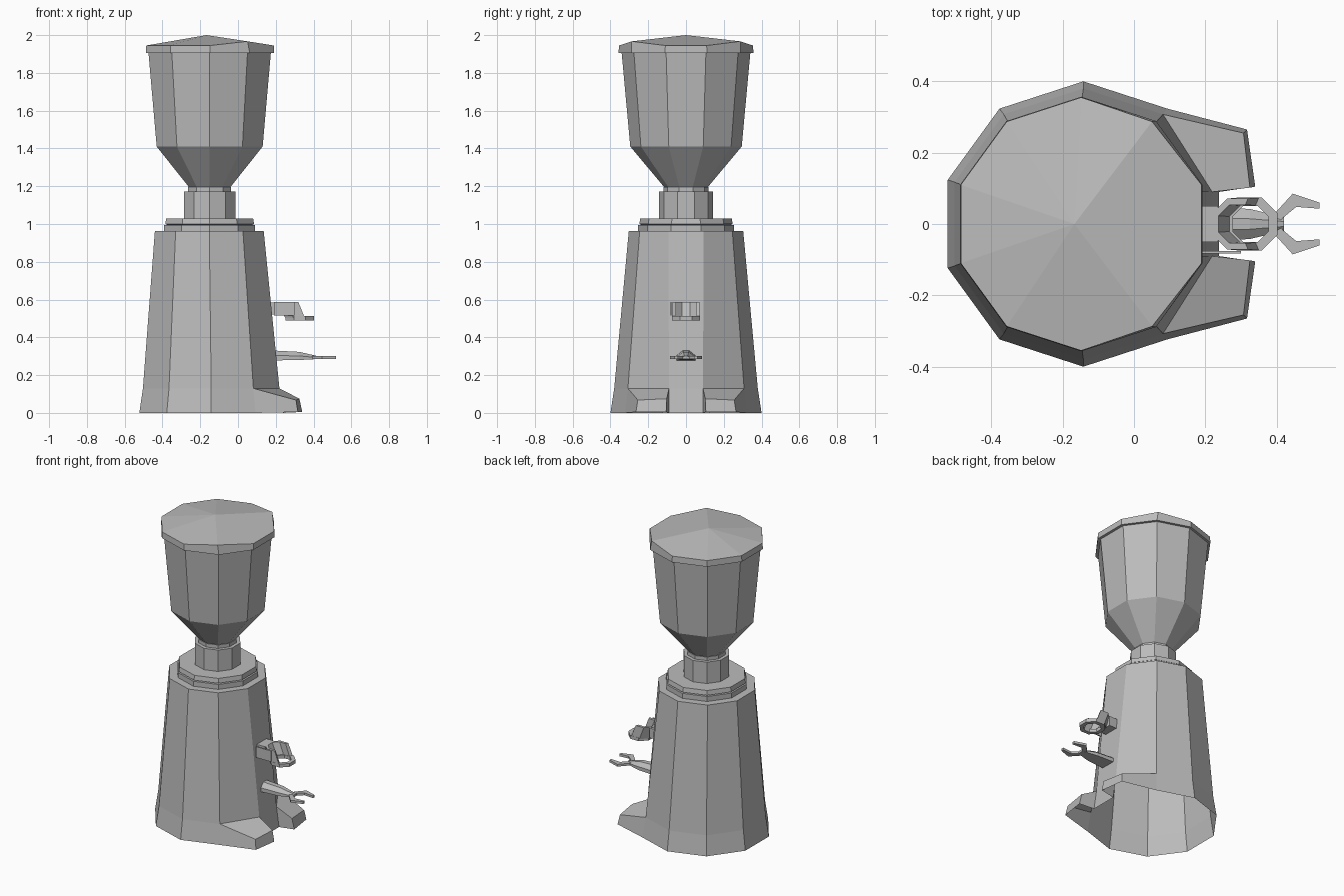
import bpy, bmesh
from math import cos, sin, radians
from mathutils import Vector

if "Cube" in bpy.data.objects:
    bpy.data.objects.remove(bpy.data.objects["Cube"], do_unlink=True)

grey = bpy.data.materials.new("plain_grey")
grey.use_nodes = True
grey.diffuse_color = (0.5, 0.5, 0.5, 1)
grey.node_tree.nodes["Principled BSDF"].inputs["Base Color"].default_value = (0.5, 0.5, 0.5, 1)


def finish(name, bm):
    bmesh.ops.recalc_face_normals(bm, faces=bm.faces)
    mesh = bpy.data.meshes.new(name)
    bm.to_mesh(mesh)
    bm.free()
    mesh.materials.append(grey)
    ob = bpy.data.objects.new(name, mesh)
    bpy.context.collection.objects.link(ob)
    return ob


def bridge(bm, a, b, closed=True):
    n = len(a)
    return [bm.faces.new((a[i], a[(i + 1) % n], b[(i + 1) % n], b[i]))
            for i in range(n if closed else n - 1)]


def decagons(bm, profile, cx):
    """Stack ten-sided rings from (z, radius) pairs."""
    rings = []
    for z, r in profile:
        angles = [radians(18 + 36 * k) for k in range(10)]
        rings.append([bm.verts.new((cx + r * cos(a), r * sin(a), z)) for a in angles])
    return rings, [bridge(bm, a, b) for a, b in zip(rings, rings[1:])]


def turned(name, profile, cx=-0.15):
    bm = bmesh.new()
    rings, _ = decagons(bm, profile, cx)
    bm.faces.new(rings[0])
    bm.faces.new(rings[-1])
    return finish(name, bm)


def loft(name, sections):
    """Closed solid through matching cross-sections."""
    bm = bmesh.new()
    loops = [[bm.verts.new(p) for p in s] for s in sections]
    for a, b in zip(loops, loops[1:]):
        bridge(bm, a, b)
    bm.faces.new(loops[0])
    bm.faces.new(loops[-1])
    return finish(name, bm)


def box(name, lo, hi):
    (x0, y0, z0), (x1, y1, z1) = lo, hi
    base = [(x0, y0), (x1, y0), (x1, y1), (x0, y1)]
    return loft(name, [[(x, y, z) for x, y in base] for z in (z0, z1)])


# Body shell, open underneath, with two feet growing out of its base
bm = bmesh.new()
rings, bands = decagons(bm, [(0, 0.4), (0.13, 0.38), (0.962, 0.303)], -0.142)
for v in rings[2]:
    v.co.x -= 0.01
for low in rings[:2]:
    low[0].co.y, low[9].co.y = 0.09, -0.09
bm.faces.new(rings[2])
bmesh.ops.delete(bm, geom=[bands[0][0], bands[0][8]], context='FACES_ONLY')
for side, outer, inner in ((1, 1, 0), (-1, 8, 9)):
    base = [rings[0][outer], rings[1][outer], rings[1][inner], rings[0][inner]]
    tip = [bm.verts.new((x, side * y, z)) for x, y, z in
           ((0.317, 0.265, 0.005), (0.307, 0.255, 0.068), (0.325, 0.102, 0.075), (0.34, 0.105, 0.005))]
    bridge(bm, base, tip, closed=False)
    bm.faces.new(tip)
finish("body_with_feet", bm)

# Stepped plate and collar on top of the body
turned("body_top_ring", [(0.955, 0.253), (0.995, 0.253)])
turned("body_top_plate", [(0.995, 0.235), (1.0, 0.247), (1.03, 0.242)])
turned("collar", [(1.03, 0.143), (1.172, 0.143)])
turned("collar_neck", [(1.17, 0.12), (1.195, 0.12)])

# Bean hopper
turned("hopper", [(1.19, 0.111), (1.41, 0.295), (1.91, 0.341)])

# Lid with a low peak and two slightly raised rim corners
bm = bmesh.new()
rings, _ = decagons(bm, [(1.905, 0.357), (1.945, 0.355)], -0.148)
for i in (1, 8):
    rings[1][i].co += Vector((-0.01, 0, 0.022))
bm.faces.new(rings[0])
apex = bm.verts.new((-0.167, 0, 2.0))
for i in range(10):
    bm.faces.new((rings[1][i], rings[1][(i + 1) % 10], apex))
finish("hopper_lid", bm)


def octagon_points(cx, r, z, steps):
    return [(cx + r * cos(radians(22.5 + 45 * k)), r * sin(radians(22.5 + 45 * k)), z) for k in steps]


# Dosing ring below the spout
bm = bmesh.new()
loops = [[bm.verts.new(p) for p in octagon_points(0.327, r, z, range(8))]
         for r, z in ((0.081, 0.49), (0.081, 0.512), (0.054, 0.512), (0.054, 0.49))]
for a, b in zip(loops, loops[1:] + loops[:1]):
    bridge(bm, a, b)
finish("spout_ring", bm)

# Leaning half-round wall of the spout
bm = bmesh.new()
loops = [[bm.verts.new(p) for p in octagon_points(cx, r, z, range(1, 7))]
         for cx, r, z in ((0.322, 0.08, 0.505), (0.29, 0.077, 0.587),
                          (0.29, 0.058, 0.587), (0.322, 0.056, 0.505))]
for a, b in zip(loops, loops[1:] + loops[:1]):
    bridge(bm, a, b, closed=False)
for end in (0, -1):
    bm.faces.new([l[end] for l in loops])
finish("spout_wall", bm)
box("spout_neck", (0.17, -0.05, 0.52), (0.235, 0.05, 0.585))
box("spout_side_plate", (0.19, -0.083, 0.515), (0.3, -0.076, 0.587))


# Holder arm with a ridged stem
def ridge(x, w, low, high):
    mid = (low + high) / 2
    return [(x, -w, low), (x, w, low), (x, w, mid),
            (x, w * 0.35, high), (x, -w * 0.35, high), (x, -w, mid)]


loft("holder_stem", [ridge(0.19, 0.05, 0.278, 0.33), ridge(0.325, 0.042, 0.28, 0.323),
                     ridge(0.42, 0.02, 0.285, 0.301)])

# Fork prongs, one outline mirrored
prong = [(0.385, 0), (0.395, 0.03), (0.445, 0.085), (0.52, 0.06),
         (0.52, 0.043), (0.455, 0.048), (0.415, 0.015), (0.41, 0)]
for name, side in (("left_fork_prong", 1), ("right_fork_prong", -1)):
    loft(name, [[(x, side * y, z) for x, y in prong] for z in (0.285, 0.3)])
